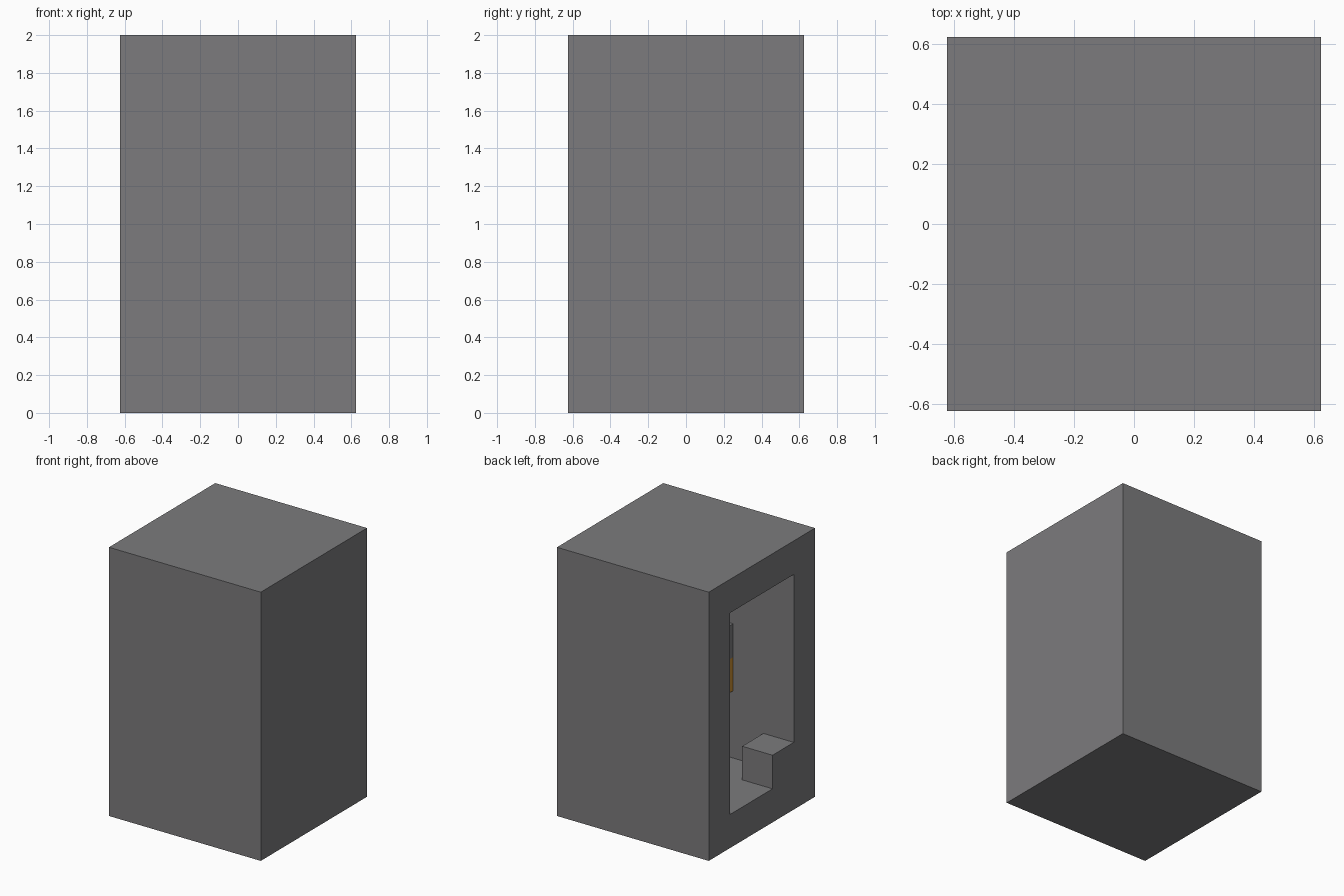
import bpy
import bmesh
from mathutils import Vector

default_cube = bpy.data.objects.get("Cube")
if default_cube:
    bpy.data.objects.remove(default_cube, do_unlink=True)

UNIT = 0.25  # side of one block, also the wall thickness


def make_material(name, colour):
    mat = bpy.data.materials.new(name)
    mat.use_nodes = True
    mat.diffuse_color = (*colour, 1)
    mat.node_tree.nodes["Principled BSDF"].inputs["Base Color"].default_value = (*colour, 1)
    return mat


def new_box(size, centre):
    bm = bmesh.new()
    bmesh.ops.create_cube(bm, size=1)
    bmesh.ops.scale(bm, vec=size, verts=bm.verts)
    bmesh.ops.translate(bm, vec=centre, verts=bm.verts)
    return bm


def finish(bm, name, mat):
    bmesh.ops.recalc_face_normals(bm, faces=bm.faces)
    mesh = bpy.data.meshes.new(name)
    bm.to_mesh(mesh)
    bm.free()
    mesh.materials.append(mat)
    obj = bpy.data.objects.new(name, mesh)
    bpy.context.collection.objects.link(obj)
    return obj


def block(name, centre, mat):
    finish(new_box((UNIT, UNIT, UNIT), centre), name, mat)


grey = make_material("stone grey", (0.2, 0.198, 0.205))
orange = make_material("amber orange", (0.57, 0.27, 0.035))

# Hollow shell: inset one side into a doorway, then push it in to form the room
shell = new_box((5 * UNIT, 5 * UNIT, 8 * UNIT), (0, 0, 4 * UNIT))
shell.faces.ensure_lookup_table()
shell.normal_update()
door = min(shell.faces, key=lambda f: f.calc_center_median().x)
bmesh.ops.inset_region(shell, faces=[door], thickness=UNIT, use_even_offset=True)
room = bmesh.ops.extrude_discrete_faces(shell, faces=[door])["faces"][0]
bmesh.ops.translate(shell, vec=Vector((4 * UNIT, 0, 0)), verts=room.verts)
finish(shell, "hollow_shell", grey)

# Block standing in the corner of the doorway
block("doorway_block", (-2 * UNIT, -UNIT, 1.5 * UNIT), grey)

# Pair of blocks fixed to the middle of the inner side wall
block("wall_block_lower", (0, -UNIT, 3.5 * UNIT), orange)
block("wall_block_upper", (0, -UNIT, 4.5 * UNIT), grey)
